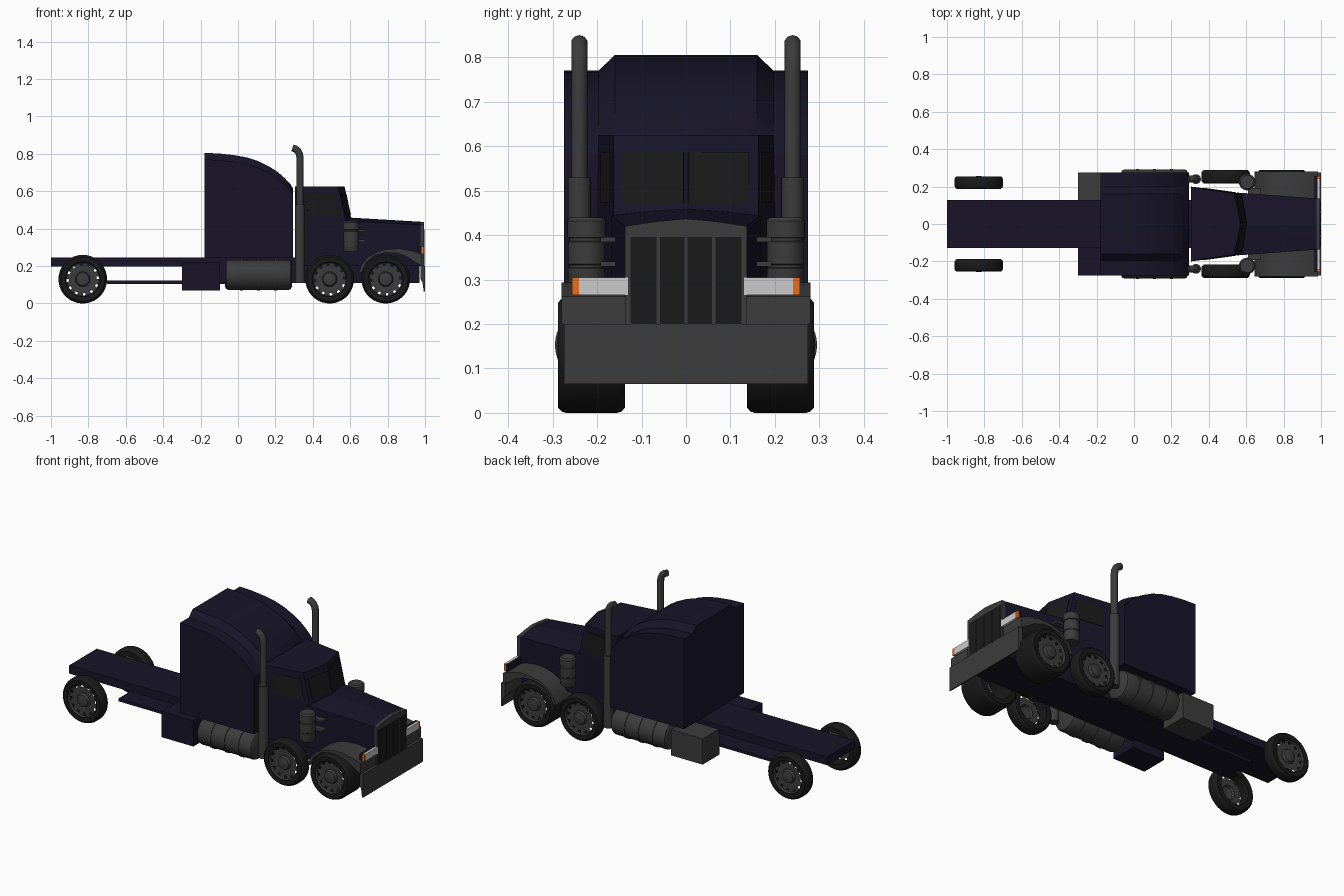
import bpy, bmesh, math
from mathutils import Vector

if "Cube" in bpy.data.objects:
    bpy.data.objects.remove(bpy.data.objects["Cube"])


def material(name, r, g, b):
    m = bpy.data.materials.new(name)
    m.diffuse_color = (r, g, b, 1)
    m.use_nodes = True
    m.node_tree.nodes["Principled BSDF"].inputs["Base Color"].default_value = m.diffuse_color
    return m


NAVY = material("navy_paint", 0.009, 0.007, 0.022)
DARK = material("dark_metal", 0.045, 0.045, 0.045)
BLACK = material("rubber_black", 0.010, 0.010, 0.010)
LAMP = material("lamp_white", 0.55, 0.55, 0.55)
AMBER = material("amber", 0.85, 0.15, 0.01)


def finish(name, bm, mat, smooth=None):
    bmesh.ops.recalc_face_normals(bm, faces=bm.faces)
    me = bpy.data.meshes.new(name)
    bm.to_mesh(me)
    bm.free()
    ob = bpy.data.objects.new(name, me)
    bpy.context.collection.objects.link(ob)
    me.materials.append(mat)
    if smooth:
        bpy.ops.object.select_all(action='DESELECT')
        ob.select_set(True)
        bpy.context.view_layer.objects.active = ob
        bpy.ops.object.shade_smooth_by_angle(angle=math.radians(smooth))
    return ob


def loft(name, rings, mat, smooth=None):
    """Join equal point rings with quads and cap both ends."""
    bm = bmesh.new()
    vs = [[bm.verts.new(p) for p in ring] for ring in rings]
    n = len(vs[0])
    for a, b in zip(vs, vs[1:]):
        for i in range(n):
            bm.faces.new((a[i], a[(i + 1) % n], b[(i + 1) % n], b[i]))
    bm.faces.new(vs[0])
    bm.faces.new(vs[-1])
    return finish(name, bm, mat, smooth)


def box(name, x, y, z, mat):
    return loft(name, [[(x[0], y[0], k), (x[1], y[0], k), (x[1], y[1], k), (x[0], y[1], k)]
                       for k in z], mat)


def extrude_y(name, profile, y0, y1, mat, smooth=None):
    return loft(name, [[(x, y, z) for x, z in profile] for y in (y0, y1)], mat, smooth)


def lathe(name, profile, centre, axis, mat, segs=36, sign=1, holes=None, smooth=35):
    """Revolve (radius, offset) pairs; holes = profile band with every third face left out."""
    bm = bmesh.new()
    rings = []
    for r, o in profile:
        ring = []
        for i in range(segs):
            a = 2 * math.pi * i / segs
            u, v, w = r * math.cos(a), r * math.sin(a), o * sign
            p = {'X': (w, u, v), 'Y': (u, w, v), 'Z': (u, v, w)}[axis]
            ring.append(bm.verts.new(Vector(centre) + Vector(p)))
        rings.append(ring)
    for k, (a, b) in enumerate(zip(rings, rings[1:])):
        for i in range(segs):
            if k == holes and i % 3 == 0:
                continue
            j = (i + 1) % segs
            bm.faces.new((a[i], a[j], b[j], b[i]))
    bmesh.ops.remove_doubles(bm, verts=bm.verts, dist=1e-5)
    return finish(name, bm, mat, smooth)


def pane(name, a, b, c, d, u, v, mat):
    """Thin panel on part of the quad a-b (bottom), d-c (top)."""
    a, b, c, d = map(Vector, (a, b, c, d))
    n = (b - a).cross(d - a).normalized() * 0.003
    at = lambda s, t: a.lerp(b, s).lerp(d.lerp(c, s), t)
    q = [at(u[0], v[0]), at(u[1], v[0]), at(u[1], v[1]), at(u[0], v[1])]
    return loft(name, [[p - n for p in q], [p + n for p in q]], mat)


# chassis
box("chassis_deck", (-1, 0.97), (-0.127, 0.127), (0.197, 0.245), NAVY)
box("lower_rail", (-0.70, 0.0), (-0.10, 0.10), (0.105, 0.122), NAVY)
box("front_chassis", (-0.10, 0.97), (-0.127, 0.127), (0.11, 0.22), NAVY)

# sleeper with raised domed roof
roof = [(-0.18, 0.805), (-0.10, 0.802), (-0.02, 0.793), (0.05, 0.780), (0.11, 0.760),
        (0.17, 0.730), (0.21, 0.705), (0.25, 0.670), (0.28, 0.638), (0.295, 0.615)]
half = [(0.275, 0.245, 0), (0.275, -0.035, 1), (0.197, -0.035, 1), (0.16, 0, 1)]
loft("sleeper", [[(x, y, z + t * k) for y, z, k in half] +
                 [(x, -y, z + t * k) for y, z, k in reversed(half)] for x, t in roof], NAVY, 30)

# cab with split windscreen
def outline(x_side, x_mid, w_rear, w_front, z):
    return [(0.305, -w_rear, z), (x_side, -w_front, z), (x_mid, 0, z),
            (x_side, w_front, z), (0.305, w_rear, z)]


low = outline(0.575, 0.605, 0.20, 0.163, 0.455)
top = outline(0.535, 0.570, 0.197, 0.163, 0.625)
loft("cab", [outline(0.575, 0.605, 0.20, 0.163, 0.20), low, top], NAVY)
for i in range(4):
    glass_u = [(0.24, 0.90), (0.14, 0.97), (0.03, 0.86), (0.10, 0.76)][i]
    pane("cab_window", low[i], low[i + 1], top[i + 1], top[i], glass_u, (0.10, 0.77), BLACK)

# bonnet
def bonnet_section(x, w, edge, crown):
    return [(x, -w, 0.2), (x, -w, edge), (x, -w * 0.5, (edge + crown) / 2 + 0.002), (x, 0, crown),
            (x, w * 0.5, (edge + crown) / 2 + 0.002), (x, w, edge), (x, w, 0.2)]


loft("bonnet", [bonnet_section(0.55, 0.168, 0.445, 0.462),
                bonnet_section(0.975, 0.137, 0.42, 0.437)], NAVY)

# grille
loft("grille_frame", [bonnet_section(x, 0.137, 0.42, 0.437) for x in (0.975, 0.994)], DARK)
for s in (-1, 1):
    for y0, y1 in ((0.003, 0.058), (0.066, 0.125)):
        box("grille_panel", (0.985, 0.997), sorted((s * y0, s * y1)), (0.2, 0.396), BLACK)

# bumper
extrude_y("bumper", [(0.975, 0.2), (1.0, 0.2), (1.0, 0.065), (0.993, 0.065),
                     (0.986, 0.115), (0.975, 0.13)], -0.275, 0.275, DARK)

# wheels
def wheel(x, s, y_in, y_out):
    w = y_out - y_in
    c = (x, s * y_out, 0.13)
    lathe("tyre", [(0.090, -w), (0.094, -w), (0.118, -w), (0.127, -w + 0.008), (0.13, -w + 0.018),
                   (0.13, -0.018), (0.127, -0.008), (0.118, 0), (0.094, -0.002), (0.090, -0.006),
                   (0.090, -w)], c, 'Y', BLACK, sign=s)
    lathe("rim", [(0.091, -0.004), (0.087, -0.014), (0.075, -0.018), (0.058, -0.015),
                  (0.040, -0.018), (0.034, -0.004), (0.022, 0.0), (0, 0.001)],
          c, 'Y', DARK, sign=s, holes=1)


for s in (-1, 1):
    wheel(-0.83, s, 0.187, 0.255)
    wheel(0.49, s, 0.217, 0.288)
    wheel(0.79, s, 0.137, 0.288)

    # fender arch
    arch = [(0.645, 0.165), (0.665, 0.215), (0.70, 0.252), (0.75, 0.279), (0.81, 0.292),
            (0.87, 0.293), (0.93, 0.282), (0.985, 0.262)]
    inner = [(0.985, 0.2), (0.94, 0.225), (0.90, 0.252), (0.85, 0.27), (0.79, 0.272),
             (0.73, 0.257), (0.685, 0.22), (0.66, 0.165)]
    extrude_y("front_fender", arch + inner, s * 0.13, s * 0.28, DARK, 35)

    # headlights
    box("headlight_housing", (0.965, 0.982), sorted((s * 0.13, s * 0.257)), (0.265, 0.305), NAVY)
    box("headlight", (0.982, 0.995), sorted((s * 0.13, s * 0.241)), (0.265, 0.305), LAMP)
    box("indicator", (0.982, 0.995), sorted((s * 0.241, s * 0.257)), (0.265, 0.305), AMBER)

    # fuel tank with bands
    prof = [(0, -0.07), (0.06, -0.07), (0.076, -0.062), (0.080, -0.052)]
    for bx in (0.02, 0.11, 0.20):
        prof += [(0.080, bx - 0.008), (0.084, bx - 0.008), (0.084, bx + 0.008), (0.080, bx + 0.008)]
    prof += [(0.080, 0.272), (0.076, 0.282), (0.06, 0.29), (0, 0.29)]
    lathe("fuel_tank", prof, (0, s * 0.211, 0.153), 'X', DARK)

    # side box
    box("side_box", (-0.30, -0.095), sorted((s * 0.12, s * 0.275)), (0.07, 0.22),
        DARK if s > 0 else NAVY)

    # air cleaner and brackets
    lathe("air_cleaner", [(0, 0.275), (0.036, 0.275), (0.042, 0.285), (0.042, 0.325), (0.039, 0.327),
                          (0.039, 0.333), (0.042, 0.335), (0.042, 0.385), (0.039, 0.387),
                          (0.039, 0.393), (0.044, 0.395), (0.044, 0.432), (0.036, 0.440), (0, 0.440)],
          (0.605, s * 0.224, 0), 'Z', DARK, segs=24)
    for z in (0.335, 0.39):
        box("cleaner_bracket", (0.61, 0.68), sorted((s * 0.155, s * 0.192)), (z - 0.006, z + 0.006), DARK)

    # exhaust stack
    lathe("exhaust_shield", [(0, 0.11), (0.026, 0.11), (0.026, 0.53), (0, 0.53)],
          (0.332, s * 0.24, 0), 'Z', DARK, segs=20)
    cu = bpy.data.curves.new("exhaust_stack", 'CURVE')
    cu.dimensions = '3D'
    cu.bevel_depth = 0.019
    cu.bevel_resolution = 3
    cu.use_fill_caps = True
    path = [(0.332, 0.5), (0.332, 0.775), (0.329, 0.797), (0.320, 0.815), (0.306, 0.827), (0.291, 0.832)]
    sp = cu.splines.new('POLY')
    sp.points.add(len(path) - 1)
    for p, (x, z) in zip(sp.points, path):
        p.co = (x, s * 0.24, z, 1)
    sp.use_smooth = True
    cu.materials.append(DARK)
    bpy.context.collection.objects.link(bpy.data.objects.new("exhaust_stack", cu))
